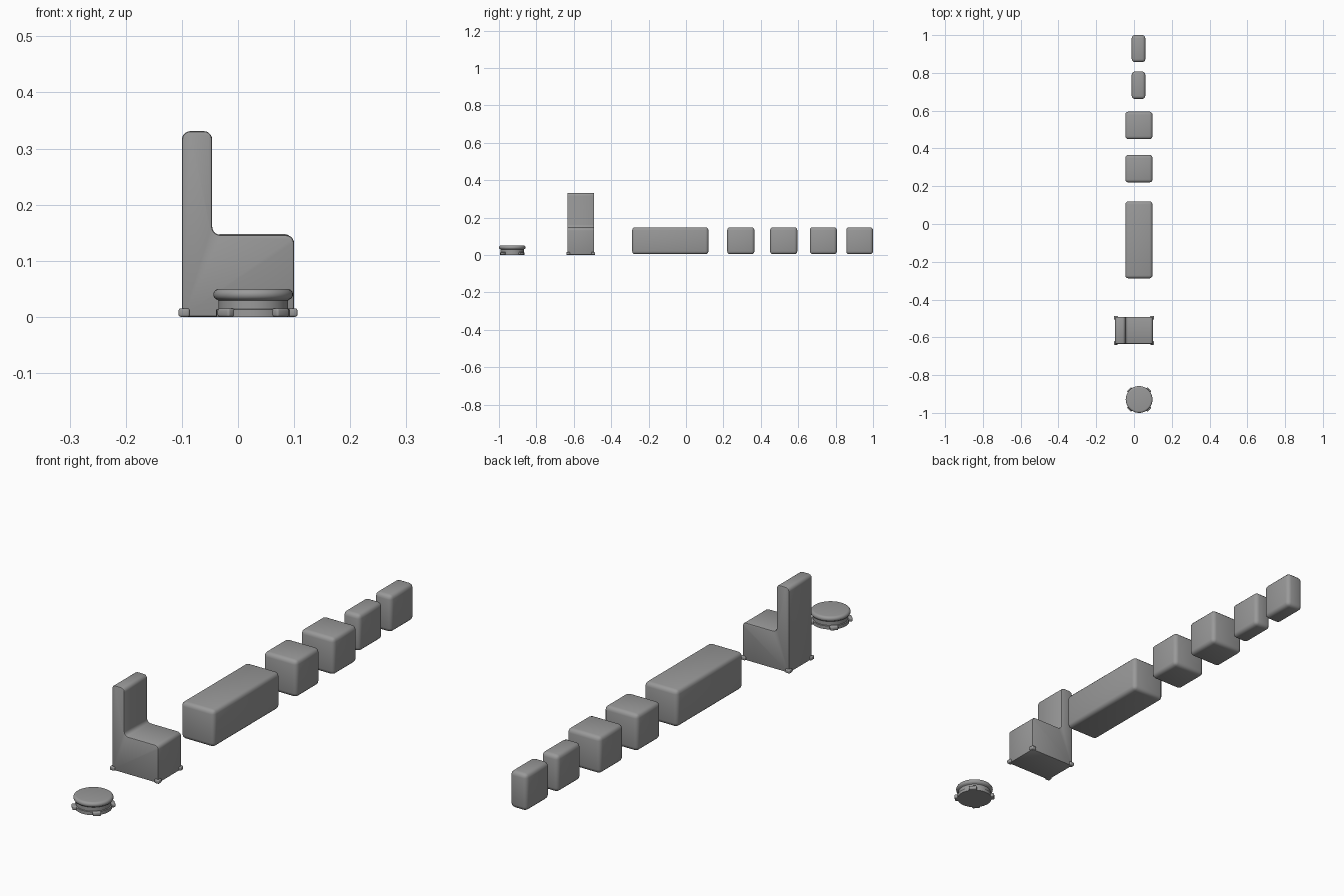
import bpy, bmesh, math
from mathutils import Matrix, Vector

if "Cube" in bpy.data.objects:
    bpy.data.objects.remove(bpy.data.objects["Cube"])

grey = bpy.data.materials.new("upholstery_grey")
grey.use_nodes = True
COLOR = (0.32, 0.32, 0.32, 1)
grey.diffuse_color = COLOR
grey.node_tree.nodes["Principled BSDF"].inputs["Base Color"].default_value = COLOR


def finish(name, bm, bevel=0.0, segments=3):
    bmesh.ops.recalc_face_normals(bm, faces=bm.faces)
    mesh = bpy.data.meshes.new(name)
    bm.to_mesh(mesh)
    bm.free()
    mesh.materials.append(grey)
    obj = bpy.data.objects.new(name, mesh)
    bpy.context.collection.objects.link(obj)
    bpy.ops.object.select_all(action='DESELECT')
    obj.select_set(True)
    bpy.context.view_layer.objects.active = obj
    if bevel:
        mod = obj.modifiers.new("rounded_edges", 'BEVEL')
        mod.width, mod.segments = bevel, segments
        mod.limit_method, mod.angle_limit = 'ANGLE', math.radians(50)
        bpy.ops.object.modifier_apply(modifier=mod.name)
    bpy.ops.object.shade_smooth_by_angle(angle=math.radians(35))


def box(name, center, size, bevel, turn=0.0):
    bm = bmesh.new()
    bmesh.ops.create_cube(bm, size=1, matrix=Matrix.Translation(center)
                          @ Matrix.Rotation(turn, 4, 'Z') @ Matrix.Diagonal((*size, 1)))
    finish(name, bm, bevel)


def arc(cx, cz, r, start, end, steps=5):
    angles = [math.radians(start + (end - start) * i / steps) for i in range(steps + 1)]
    return [(cx + r * math.cos(a), cz + r * math.sin(a)) for a in angles]


# Rounded seat blocks: name, x centre, width, y start, y end
blocks = [("long_bench", 0.026, 0.144, -0.288, 0.12),
          ("square_stool_front", 0.026, 0.144, 0.22, 0.366),
          ("square_stool_back", 0.026, 0.144, 0.449, 0.595),
          ("narrow_stool_front", 0.024, 0.072, 0.662, 0.807),
          ("narrow_stool_back", 0.024, 0.072, 0.857, 1.0)]
for name, x, width, y0, y1 in blocks:
    box(name, (x, (y0 + y1) / 2, 0.076), (width, y1 - y0, 0.144), 0.016)

# Chair: rounded L-shaped outline extruded across its depth
CHAIR_Y, DEPTH = -0.563, 0.143
outline = [(-0.1, 0), (0.1, 0)]
outline += arc(0.085, 0.131, 0.015, 0, 90)
outline += arc(-0.031, 0.161, 0.015, 270, 180)
outline += arc(-0.061, 0.316, 0.015, 0, 90)
outline += arc(-0.085, 0.316, 0.015, 90, 180)
bm = bmesh.new()
side = bm.faces.new([bm.verts.new((x, CHAIR_Y - DEPTH / 2, z)) for x, z in outline])
moved = bmesh.ops.extrude_face_region(bm, geom=[side])["geom"]
bmesh.ops.translate(bm, vec=Vector((0, DEPTH, 0)),
                    verts=[g for g in moved if isinstance(g, bmesh.types.BMVert)])
finish("chair_body", bm, 0.004, 2)

# Chair feet wrap the bottom corners
for sx, xn in ((-1, "right"), (1, "left")):
    for sy, yn in ((-1, "front"), (1, "back")):
        box(f"chair_foot_{yn}_{xn}", (sx * 0.096, CHAIR_Y + sy * 0.067, 0.0075),
            (0.02, 0.02, 0.015), 0.004)

# Round pouf: lathed base, groove and padded top
POUF = Vector((0.027, -0.929, 0))
profile = [(0, 0), (0.066, 0), (0.066, 0.013), (0.062, 0.014), (0.062, 0.029)]
profile += arc(0.061, 0.04, 0.01, -75, 90, 8) + [(0, 0.05)]
bm = bmesh.new()
verts = [bm.verts.new((r, 0, z)) for r, z in profile]
edges = [bm.edges.new(pair) for pair in zip(verts, verts[1:])]
bmesh.ops.spin(bm, geom=verts + edges, cent=(0, 0, 0), axis=(0, 0, 1),
               angle=math.tau, steps=48, use_duplicate=False)
bmesh.ops.remove_doubles(bm, verts=bm.verts, dist=0.0001)
bmesh.ops.translate(bm, verts=bm.verts, vec=POUF)
finish("pouf_body", bm)

# Pouf feet at the diagonals
for i in range(4):
    a = math.radians(45 + 90 * i)
    offset = Vector((math.cos(a), math.sin(a), 0)) * 0.068
    box(f"pouf_foot_{i + 1}", POUF + offset + Vector((0, 0, 0.0075)),
        (0.018, 0.03, 0.015), 0.004, a)
